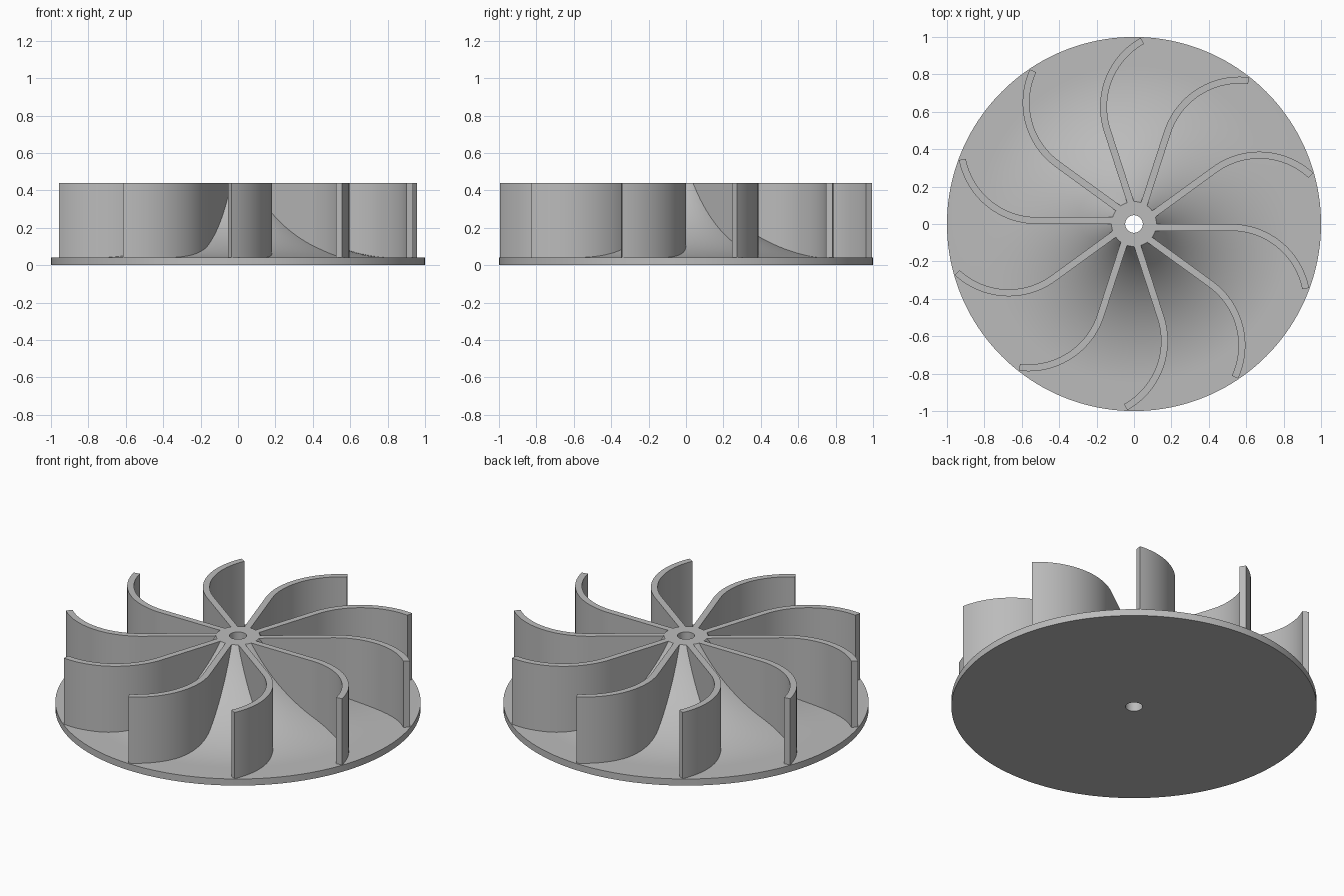
import bpy, math
from math import sin, cos, pi, radians

if "Cube" in bpy.data.objects:
    bpy.data.objects.remove(bpy.data.objects["Cube"])

VANES = 10
BORE, HUB, RIM = 0.047, 0.12, 1.0      # radii
PLATE, TOP = 0.04, 0.44                # heights

grey = bpy.data.materials.new("grey metal")
grey.diffuse_color = (0.5, 0.5, 0.5, 1)
grey.use_nodes = True
grey.node_tree.nodes["Principled BSDF"].inputs["Base Color"].default_value = grey.diffuse_color


def add_mesh(name, verts, faces, angle):
    mesh = bpy.data.meshes.new(name)
    mesh.from_pydata(verts, [], faces)
    mesh.materials.append(grey)
    ob = bpy.data.objects.new(name, mesh)
    bpy.context.collection.objects.link(ob)
    bpy.ops.object.select_all(action='DESELECT')
    ob.select_set(True)
    bpy.context.view_layer.objects.active = ob
    bpy.ops.object.shade_smooth_by_angle(angle=radians(angle))
    return ob


# Back plate and flared hub: one closed profile turned about z
flare_x, flare_r = 0.85, 0.866         # arc tangent to the plate top
a_end = math.asin((flare_x - HUB) / flare_r)
profile = [(BORE, 0), (RIM, 0), (RIM, PLATE)]
for i in range(25):
    a = a_end * i / 24
    profile.append((flare_x - flare_r * sin(a), PLATE + flare_r * (1 - cos(a))))
profile[-1] = (HUB, TOP)
profile.append((BORE, TOP))

SEG, n = 160, len(profile)
verts = [(r * cos(2 * pi * s / SEG), r * sin(2 * pi * s / SEG), z)
         for s in range(SEG) for r, z in profile]
faces = [(s * n + i, (s + 1) % SEG * n + i,
          (s + 1) % SEG * n + (i + 1) % n, s * n + (i + 1) % n)
         for s in range(SEG) for i in range(n)]
faces = [f[::-1] for f in faces]
add_mesh("hub_plate", verts, faces, 30)

# Vane outline: straight root, then an arc bending to the rim
THICK, BEND_X, BEND_R, STEPS = 0.037, 0.52, 0.424, 24
outer, inner = [(0.113, 0)], [(0.113, -THICK)]
for i in range(STEPS + 1):
    a = pi / 2 - radians(78.8) * i / STEPS
    for side, r in ((outer, BEND_R), (inner, BEND_R - THICK)):
        side.append((BEND_X + r * cos(a), -BEND_R + r * sin(a)))

m = len(outer)
verts = [(x, y, z) for z in (0.02, TOP) for side in (outer, inner) for x, y in side]
faces = []
for i in range(m - 1):
    faces += [(i, i + 1, m + i + 1, m + i),                              # bottom
              (2 * m + i, 3 * m + i, 3 * m + i + 1, 2 * m + i + 1),      # top
              (i, 2 * m + i, 2 * m + i + 1, i + 1),                      # outer side
              (m + i, m + i + 1, 3 * m + i + 1, 3 * m + i)]              # inner side
faces += [(0, m, 3 * m, 2 * m), (m - 1, 3 * m - 1, 4 * m - 1, 2 * m - 1)]  # ends

# Ring of vanes
for k in range(VANES):
    vane = add_mesh(f"vane_{k + 1}", verts, faces, 30)
    vane.rotation_euler.z = 2 * pi * k / VANES
